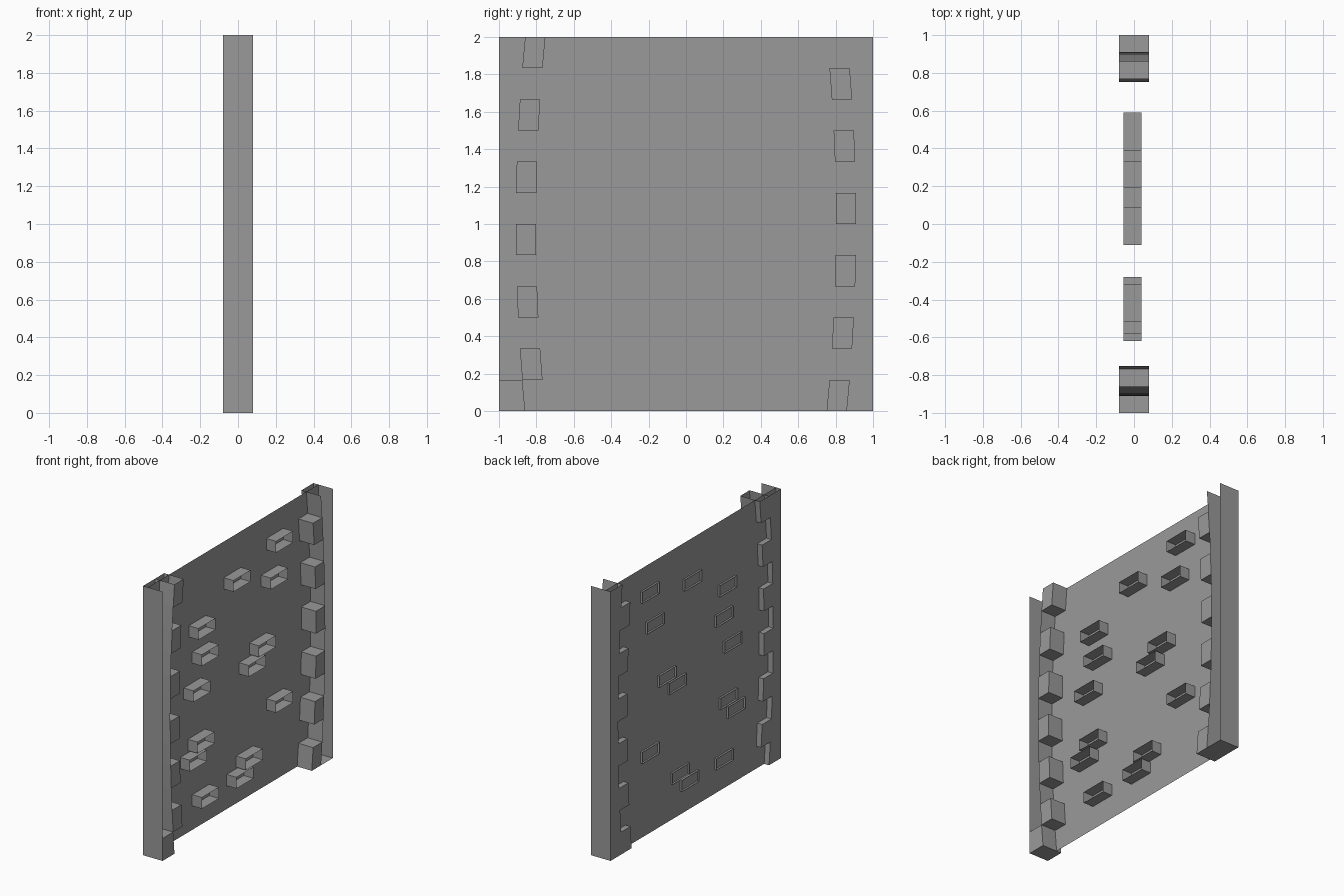
import bpy, bmesh

if "Cube" in bpy.data.objects:
    bpy.data.objects.remove(bpy.data.objects["Cube"])

D = 0.08          # half depth of the pillars
ROW = 2 / 12      # course height
PANEL_X = -0.04

stone = bpy.data.materials.new("grey_stone")
stone.diffuse_color = (0.32, 0.32, 0.32, 1)
stone.use_nodes = True
stone.node_tree.nodes["Principled BSDF"].inputs["Base Color"].default_value = stone.diffuse_color


def make(name, quads):
    bm = bmesh.new()
    for q in quads:
        bm.faces.new([bm.verts.new(p) for p in q])
    bmesh.ops.remove_doubles(bm, verts=bm.verts, dist=1e-4)
    me = bpy.data.meshes.new(name)
    bm.to_mesh(me)
    bm.free()
    me.materials.append(stone)
    ob = bpy.data.objects.new(name, me)
    bpy.context.collection.objects.link(ob)
    return ob


def tube(profile, x0, x1):
    """Side faces of a (y, z) outline extruded along x."""
    n = len(profile)
    return [[(x0, *profile[i]), (x1, *profile[i]),
             (x1, *profile[(i + 1) % n]), (x0, *profile[(i + 1) % n])] for i in range(n)]


def cap(profile, x):
    return [(x, *p) for p in profile]


def bow(z):
    """Bowed inner edge of a pillar."""
    return 0.91 - 0.05 * (z - 1) ** 2


# Flat wall sheet
make("wall_panel", [cap([(-1, 0), (1, 0), (1, 2), (-1, 2)], PANEL_X)])

# Scattered open bricks through the sheet: y, z of the centres
bricks = [(.49, 1.79), (-.01, 1.69), (.43, 1.54), (-.42, 1.49), (-.38, 1.28),
          (.29, 1.09), (.17, .99), (-.48, 1.05), (.49, .60), (-.43, .65),
          (-.52, .55), (.135, .31), (.025, .215), (-.38, .22)]
quads = []
for y, z in bricks:
    w, h = 0.1, 0.042
    quads += tube([(y - w, z - h), (y + w, z - h), (y + w, z + h), (y - w, z + h)], -0.055, D / 2)
make("loose_bricks", quads)

# Edge pillars with alternating quoin blocks
for s, side, first in ((1, "right", 0), (-1, "left", 1)):
    shell, blocks = [], []
    shell.append([(-D, s, 0), (D, s, 0), (D, s, 2), (-D, s, 2)])
    b0 = bow(0)
    shell.append([(-D, s, 0), (D, s, 0), (D, s * b0, 0), (-D, s * b0, 0)])
    for r in range(12):
        z0, z1 = r * ROW, (r + 1) * ROW
        a, b = s * bow(z0), s * bow(z1)
        shell.append([(-D, a, z0), (D, a, z0), (D, b, z1), (-D, b, z1)])
        shell.append(cap([(a, z0), (s, z0), (s, z1), (b, z1)], -D))
        if r % 2 == first:
            prof = [(a, z0), (a - s * .108, z0), (b - s * .108, z1), (b, z1)]
            sides = tube(prof, -D, D)[:3]
            if r == 11:
                sides.pop()          # open at the top of the wall
            blocks += sides + [cap(prof, D), cap(prof, -D)]
    if s < 0:
        # closed foot cell
        z = ROW
        foot = [(-1, 0), (-bow(0), 0), (-bow(z), z), (-1, z)]
        shell += [cap(foot, D), tube(foot, -D, D)[2]]
    make(side + "_pillar", shell)
    make(side + "_quoin_blocks", blocks)
